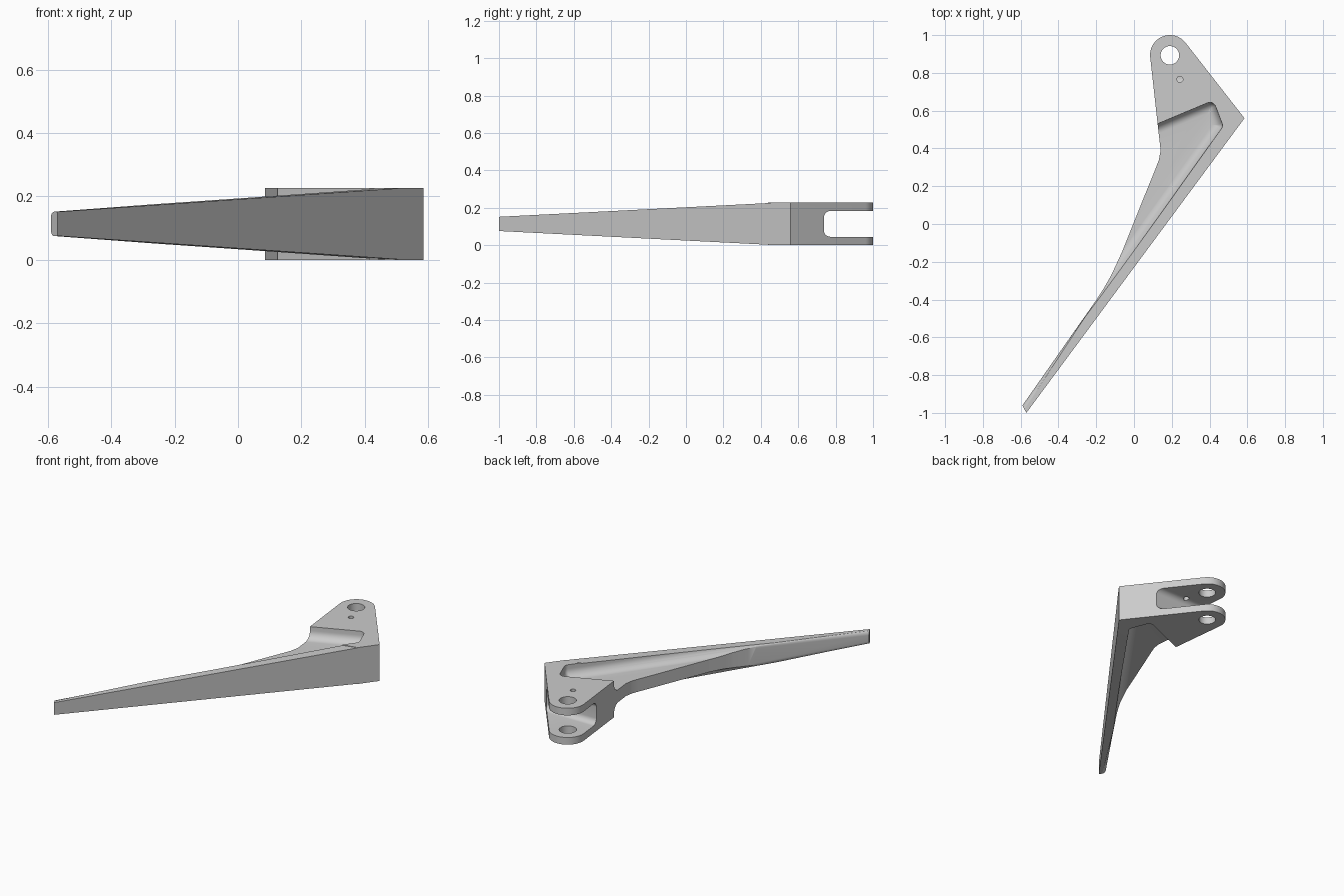
import bpy
import bmesh
import math
from mathutils import Vector

old = bpy.data.objects.get("Cube")
if old:
    bpy.data.objects.remove(old, do_unlink=True)

MID = 0.1135                      # half height, also the mid plane
WEB = 0.039                       # half thickness of the web
TIP, HEEL = Vector((-0.57, -1.0)), Vector((0.585, 0.56))
ALONG = (HEEL - TIP).normalized()
BACK = Vector((-ALONG.y, ALONG.x))
TAPER_END = 1.845                 # where the pad reaches full height

grey = bpy.data.materials.new("plain_grey")
grey.use_nodes = True
grey.diffuse_color = (0.6, 0.6, 0.6, 1)
grey.node_tree.nodes["Principled BSDF"].inputs["Base Color"].default_value = (0.6, 0.6, 0.6, 1)


def pad_point(t, w):
    """Point t along the pad front and w behind it."""
    return TIP + ALONG * t + BACK * w


def loft(name, layers, round_edges=None, radius=0.02):
    """Solid through a stack of loops with equal point counts."""
    bm = bmesh.new()
    rings = [[bm.verts.new(p) for p in layer] for layer in layers]
    bm.faces.new(rings[0])
    bm.faces.new(rings[-1])
    n = len(rings[0])
    for a, b in zip(rings, rings[1:]):
        for i in range(n):
            j = (i + 1) % n
            bm.faces.new((a[i], a[j], b[j], b[i]))
    if round_edges:
        i, j = round_edges
        edges = [bm.edges.get((r[i], r[j])) for r in rings]
        bmesh.ops.bevel(bm, geom=edges, offset=radius, segments=6,
                        profile=0.5, affect='EDGES')
    bmesh.ops.recalc_face_normals(bm, faces=bm.faces)
    mesh = bpy.data.meshes.new(name)
    bm.to_mesh(mesh)
    bm.free()
    mesh.materials.append(grey)
    ob = bpy.data.objects.new(name, mesh)
    bpy.context.collection.objects.link(ob)
    return ob


def prism(name, pts, low, high):
    return loft(name, [[(p[0], p[1], z) for p in pts] for z in (low, high)])


def circle(x, y, r, start=0, end=360, n=48):
    steps = n if end - start == 360 else n + 1
    angles = [math.radians(start + (end - start) * i / n) for i in range(steps)]
    return [(x + r * math.cos(a), y + r * math.sin(a)) for a in angles]


def combine(target, tool, operation):
    mod = target.modifiers.new("combine", 'BOOLEAN')
    mod.operation, mod.object, mod.solver = operation, tool, 'EXACT'
    bpy.context.view_layer.objects.active = target
    bpy.ops.object.modifier_apply(modifier=mod.name)
    bpy.data.objects.remove(tool, do_unlink=True)


# Lever blank: pad and web together, tapering towards the tip
curve = [(0.147, 0.44), (0.141, 0.39), (0.132, 0.34), (0.115, 0.295), (0.06, 0.16),
         (0.0, 0.01), (-0.06, -0.14), (-0.12, -0.27), (-0.16, -0.34)]
outline = [TIP, pad_point(TAPER_END, 0), pad_point(TAPER_END, 0.1)]
outline += [Vector(p) for p in curve] + [pad_point(0.7, 0.058), pad_point(0.02, 0.04)]


def half_height(p):
    t = (p - TIP).dot(ALONG)
    return 0.038 + (MID - 0.038) * t / TAPER_END


lever = loft("pedal_lever",
             [[(p.x, p.y, MID + s * half_height(p)) for p in outline] for s in (-1, 1)],
             round_edges=(len(outline) - 2, len(outline) - 1))

# Clevis blank, full height
clevis = prism("clevis", circle(0.19, 0.895, 0.105, 38, 188, 32)
               + [(0.125, 0.53), (0.141, 0.39), pad_point(1.81, 0), HEEL], 0, 2 * MID)
combine(lever, clevis, 'UNION')


# Pockets above and below the web, with a rounded floor edge
def inset_rounded(pts, inset, radius, corners):
    """Shrink a clockwise loop and round the chosen corners."""
    n, lines, loop = len(pts), [], []
    for i in range(n):
        d = (pts[(i + 1) % n] - pts[i]).normalized()
        lines.append((pts[i] + Vector((d.y, -d.x)) * inset, d))
    for i in range(n):
        (p, d), (q, e) = lines[i - 1], lines[i]
        cross = d.x * e.y - d.y * e.x
        r = q - p
        corner = p + d * ((r.x * e.y - r.y * e.x) / cross)
        if i not in corners:
            loop.append(corner)
            continue
        turn = d.angle(e)
        start = corner - d * radius * math.tan(turn / 2)
        right = Vector((d.y, -d.x))
        for k in range(9):
            a = turn * k / 8
            loop.append(start + d * radius * math.sin(a) + right * radius * (1 - math.cos(a)))
    return loop


pocket = [Vector((-0.3, 0.352)), Vector((0.42, 0.654)), pad_point(1.84, 0.066),
          pad_point(-0.2, 0.03), Vector((-1.3, -0.7))]
FILLET = 0.05
for side in (-1, 1):
    layers = []
    for z, inset in [(0.4, 0)] + [
            (WEB + FILLET * (1 - math.sin(a)), FILLET * (1 - math.cos(a)))
            for a in [math.radians(11.25 * k) for k in range(9)]]:
        loop = inset_rounded(pocket, inset, max(0.032 - inset, 0.003), (1, 2))
        layers.append([(p.x, p.y, MID + side * z) for p in loop])
    combine(lever, loft("pocket_cutter", layers), 'DIFFERENCE')

# Slot between the two clevis ears, rounded at its inner corners
R, HALF, FLOOR = 0.035, 0.069, 0.737
section = (circle(FLOOR + R, MID + HALF - R, R, 90, 180, 8)
           + circle(FLOOR + R, MID - HALF + R, R, 180, 270, 8)
           + [(1.2, MID - HALF), (1.2, MID + HALF)])
slot = loft("slot_cutter", [[(x, y, z) for y, z in section] for x in (-0.3, 0.9)])
combine(lever, slot, 'DIFFERENCE')

# Pivot hole through both ears, small pin hole in the upper ear
combine(lever, prism("pivot_cutter", circle(0.19, 0.893, 0.049), -0.1, 0.4), 'DIFFERENCE')
combine(lever, prism("pin_cutter", circle(0.243, 0.766, 0.016, n=24), MID, 0.4), 'DIFFERENCE')

bpy.ops.object.select_all(action='DESELECT')
lever.select_set(True)
bpy.context.view_layer.objects.active = lever
bpy.ops.object.shade_smooth_by_angle(angle=math.radians(30))
